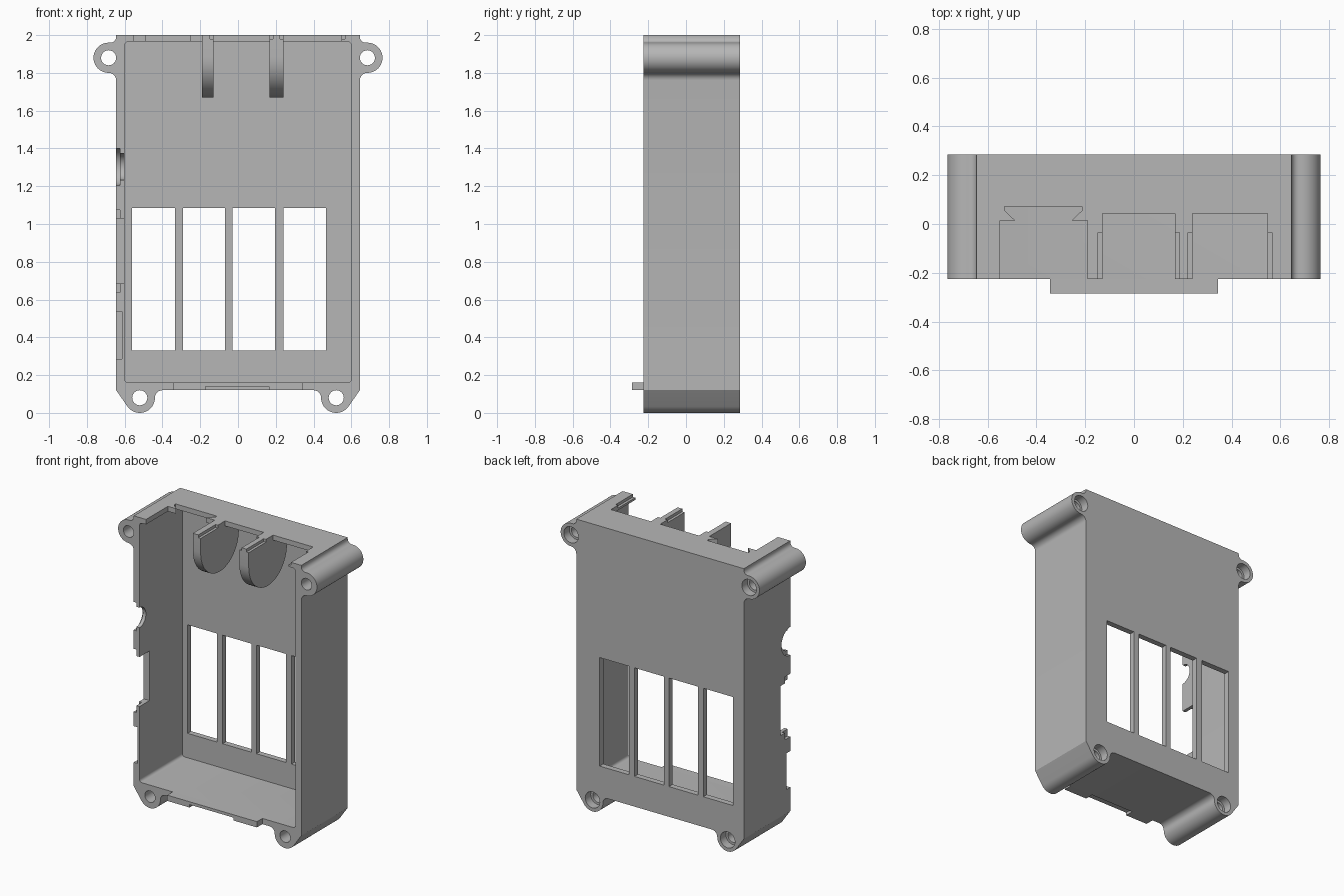
import bpy, bmesh
from math import sin, cos, radians

cube = bpy.data.objects.get("Cube")
if cube:
    bpy.data.objects.remove(cube)

grey = bpy.data.materials.new("plain grey")
grey.use_nodes = True
grey.diffuse_color = (0.47, 0.47, 0.47, 1)
grey.node_tree.nodes["Principled BSDF"].inputs["Base Color"].default_value = (0.47, 0.47, 0.47, 1)

FRONT, BACK = -0.225, 0.285
TOP_EAR, LOW_EAR = (0.685, 1.88), (0.52, 0.08)


def arc(cx, cy, r, start, end, steps=10):
    angles = [radians(start + (end - start) * i / steps) for i in range(steps + 1)]
    return [(cx + r * cos(a), cy + r * sin(a)) for a in angles]


def rect(a0, b0, a1, b1):
    return [(a0, b0), (a1, b0), (a1, b1), (a0, b1)]


def prism(name, points, axis, low, high):
    """Extrude a flat profile along one axis."""
    place = {"x": lambda p, t: (t, p[0], p[1]),
             "y": lambda p, t: (p[0], t, p[1]),
             "z": lambda p, t: (p[0], p[1], t)}[axis]
    bm = bmesh.new()
    rings = [[bm.verts.new(place(p, t)) for p in points] for t in (low, high)]
    for ring in rings:
        bm.faces.new(ring)
    for i in range(len(points)):
        j = (i + 1) % len(points)
        bm.faces.new((rings[0][i], rings[0][j], rings[1][j], rings[1][i]))
    bmesh.ops.remove_doubles(bm, verts=bm.verts, dist=0.0001)
    bmesh.ops.recalc_face_normals(bm, faces=bm.faces)
    mesh = bpy.data.meshes.new(name)
    bm.to_mesh(mesh)
    bm.free()
    mesh.materials.append(grey)
    obj = bpy.data.objects.new(name, mesh)
    bpy.context.collection.objects.link(obj)
    return obj


def combine(target, tool, operation="DIFFERENCE"):
    tool.hide_render = True
    mod = target.modifiers.new("combine", "BOOLEAN")
    mod.operation, mod.solver, mod.object = operation, "EXACT", tool
    bpy.context.view_layer.objects.active = target
    bpy.ops.object.modifier_apply(modifier=mod.name)
    bpy.data.objects.remove(tool)


def cut(points, axis, low, high, target=None):
    combine(target or case, prism("cutter", points, axis, low, high))


# Case outline with filleted screw ears, mirrored about the centre
half = (arc(0.40, 0.08, 0.04, 90, 0, 6)
        + arc(*LOW_EAR, 0.08, 180, 325, 18)
        + [(0.645, 0.12)]
        + arc(0.685, 1.76, 0.04, 180, 90, 6)
        + arc(*TOP_EAR, 0.08, -90, 90, 20)
        + arc(0.675, 1.99, 0.03, 270, 180, 5)
        + [(0.645, 2.0)])
outline = half + [(-x, z) for x, z in reversed(half)]
case = prism("case", outline, "y", FRONT, BACK)

# Hollow interior with rounded corners
inside = (arc(0.58, 0.18, 0.02, -90, 0, 4) + arc(0.58, 1.945, 0.02, 0, 90, 4)
          + arc(-0.58, 1.945, 0.02, 90, 180, 4) + arc(-0.58, 0.18, 0.02, 180, 270, 4))
cut(inside, "y", -0.4, 0.245)

# Rounded divider plates under the top wall
plate = [(FRONT, 1.975)] + arc(-0.015, 1.88, 0.21, 180, 360, 24) + [(0.195, 1.975)]
for x0, x1 in ((-0.19, -0.13), (0.168, 0.24)):
    combine(case, prism("divider", plate, "x", x0, x1), "UNION")

# Windows in the back
for x0, x1 in ((-0.56, -0.333), (-0.29, -0.068), (-0.03, 0.197), (0.24, 0.465)):
    cut(rect(x0, 0.33, x1, 1.085), "y", 0.1, 0.4)

# Screw holes with counterbores at the back
for side in (-1, 1):
    for x, z in (TOP_EAR, LOW_EAR):
        cut(arc(side * x, z, 0.04, 0, 345, 23), "y", -0.4, 0.4)
        cut(arc(side * x, z, 0.056, 0, 345, 23), "y", 0.225, 0.4)

# Port openings in the top wall, the first with a flared end
flared = [(-0.55, -0.3), (-0.19, -0.3), (-0.19, 0.015), (-0.255, 0.015), (-0.213, 0.055),
          (-0.213, 0.072), (-0.53, 0.072), (-0.53, 0.055), (-0.488, 0.015), (-0.55, 0.015)]
cut(flared, "z", 1.955, 2.1)
for x0, x1 in ((-0.13, 0.168), (0.24, 0.548)):
    cut(rect(x0, -0.3, x1, 0.043), "z", 1.955, 2.1)
    cut(rect(x0 - 0.018, -0.3, x1 + 0.018, -0.035), "z", 1.98, 2.1)

# Stepped openings in the right wall
cut(arc(FRONT, 1.303, 0.07, 0, 345, 23), "x", -0.7, -0.55)
cut(arc(FRONT, 1.303, 0.098, 0, 345, 23), "x", -0.7, -0.624)
cut(rect(-0.3, 0.685, -0.115, 1.03), "x", -0.7, -0.55)
cut(rect(-0.3, 0.637, -0.165, 1.075), "x", -0.7, -0.624)
cut(rect(-0.3, 0.285, -0.185, 0.537), "x", -0.7, -0.615)

# Locating tab on the lower front edge, recessed in the middle
tab = prism("front_tab", rect(-0.345, -0.285, 0.345, FRONT), "z", 0.12, 0.16)
cut(rect(-0.173, -0.3, 0.165, FRONT), "z", 0.1, 0.14, tab)

# Smooth the round surfaces and keep the edges crisp
bpy.ops.object.select_all(action="DESELECT")
for obj in (case, tab):
    obj.select_set(True)
bpy.context.view_layer.objects.active = case
bpy.ops.object.shade_smooth_by_angle(angle=radians(30))
